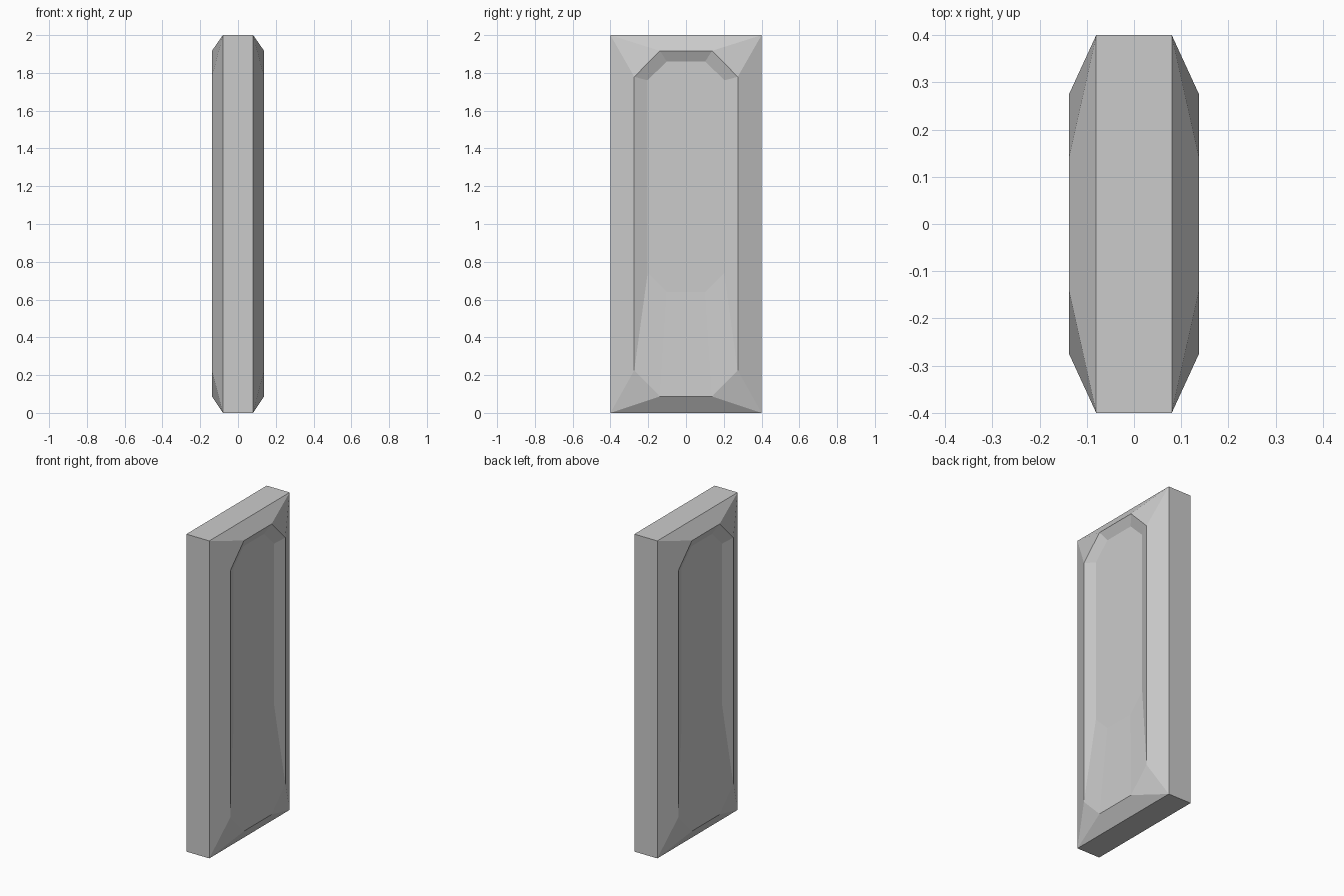
import bpy, bmesh

if "Cube" in bpy.data.objects:
    bpy.data.objects.remove(bpy.data.objects["Cube"])


def octagon(x, half_y, flat_y, z0, z1, cut):
    """Rectangle with cut corners, two points per corner, in the y-z plane."""
    return [(x, -half_y, z0 + cut), (x, -flat_y, z0),
            (x, flat_y, z0), (x, half_y, z0 + cut),
            (x, half_y, z1 - cut), (x, flat_y, z1),
            (x, -flat_y, z1), (x, -half_y, z1 - cut)]


bm = bmesh.new()
corner_loops = []
for side in (1, -1):
    def verts(points):
        return [bm.verts.new((side * x, y, z)) for x, y, z in points]

    # slab edge, raised rim and recessed panel on this side
    slab = verts([(0.08, -0.4, 0), (0.08, 0.4, 0), (0.08, 0.4, 2), (0.08, -0.4, 2)])
    rim = verts(octagon(0.138, 0.274, 0.138, 0.087, 1.917, 0.138))
    panel = verts(octagon(0.11, 0.203, 0.102, 0.64, 1.861, 0.1))
    corner_loops.append(slab)

    # slopes from the slab up to the rim: corner triangles and long sides
    for i in range(4):
        a, b = rim[2 * i], rim[2 * i + 1]
        bm.faces.new((slab[i], b, a))
        bm.faces.new((slab[i], slab[(i + 1) % 4], rim[(2 * i + 2) % 8], b))

    # walls from the rim down to the panel, with the long ramp at the bottom
    for i in range(8):
        j = (i + 1) % 8
        bm.faces.new((rim[i], rim[j], panel[j], panel[i]))
    bm.faces.new(panel)

# narrow edges of the slab
front, back = corner_loops
for i in range(4):
    j = (i + 1) % 4
    bm.faces.new((front[i], back[i], back[j], front[j]))

bmesh.ops.recalc_face_normals(bm, faces=bm.faces)
mesh = bpy.data.meshes.new("door_panel")
bm.to_mesh(mesh)
bm.free()
bpy.context.collection.objects.link(bpy.data.objects.new("door_panel", mesh))
